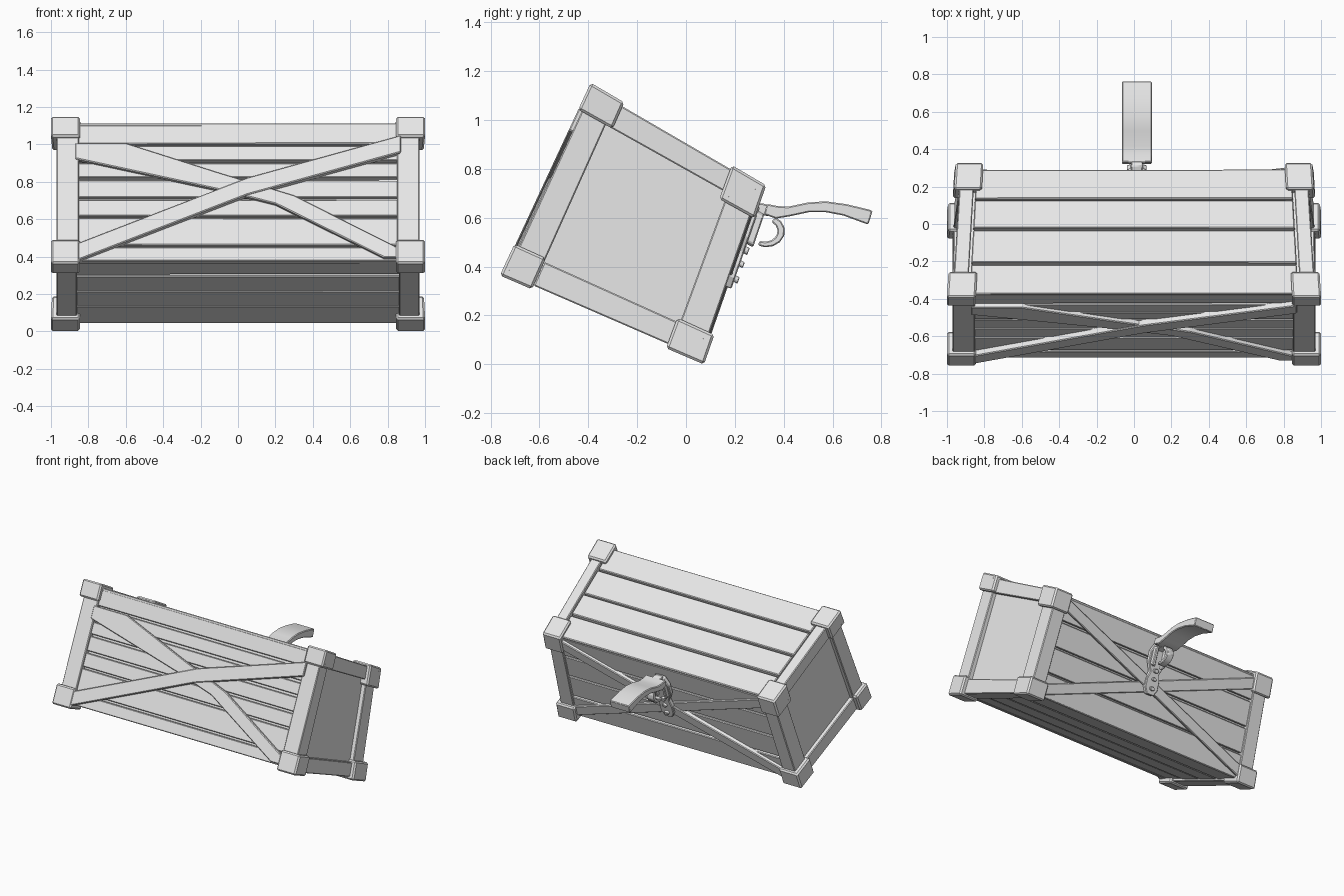
import bpy, bmesh, math, random
from mathutils import Vector

old = bpy.data.objects.get("Cube")
if old:
    bpy.data.objects.remove(old, do_unlink=True)
random.seed(4)

grey = bpy.data.materials.new("light grey")
grey.use_nodes = True
grey.diffuse_color = (0.8, 0.8, 0.8, 1)
grey.node_tree.nodes["Principled BSDF"].inputs["Base Color"].default_value = (0.8, 0.8, 0.8, 1)

# Tilted crate section in (y, z): front-bottom, back-bottom, back-top, front-top
B, C, D, A = [Vector(p) for p in ((-0.735, 0.37), (0.06, 0.025), (0.305, 0.725), (-0.385, 1.125))]


def place(x, u, v):
    """Map crate coordinates (x, front to back, bottom to top) into the tilted, tapered crate."""
    p = B * (1 - u) * (1 - v) + C * u * (1 - v) + D * u * v + A * (1 - u) * v
    return Vector((x * (1 - 0.045 * u * v), p.x, p.y))


# Each side maps (position across, depth below surface) to (u, v)
SIDES = {
    "front": lambda s, d: (d, s),
    "back": lambda s, d: (1 - d, s),
    "top": lambda s, d: (s, 1 - d),
    "bottom": lambda s, d: (s, d),
}


def prism(name, near, far, bevel=0.005):
    """Closed solid between two matching outlines."""
    bm = bmesh.new()
    a = [bm.verts.new(p) for p in near]
    b = [bm.verts.new(p) for p in far]
    bm.faces.new(a)
    bm.faces.new(b[::-1])
    n = len(a)
    for i in range(n):
        j = (i + 1) % n
        bm.faces.new((a[i], b[i], b[j], a[j]))
    bmesh.ops.recalc_face_normals(bm, faces=bm.faces)
    me = bpy.data.meshes.new(name)
    bm.to_mesh(me)
    bm.free()
    me.materials.append(grey)
    ob = bpy.data.objects.new(name, me)
    bpy.context.collection.objects.link(ob)
    if bevel:
        mod = ob.modifiers.new("worn edges", "BEVEL")
        mod.width = bevel
        mod.limit_method = "ANGLE"
    return ob


def slab(name, side, outline, d0, d1, bevel=0.005):
    f = SIDES[side]
    ring = lambda d: [place(x, *f(s, d)) for x, s in outline]
    return prism(name, ring(d0), ring(d1), bevel)


def box(name, u0, u1, v0, v1, x0, x1, bevel=0.005):
    return slab(name, "front", [(x0, v0), (x1, v0), (x1, v1), (x0, v1)], u0, u1, bevel)


def band(path, half):
    """Outline of a strip following a path of (x, s) points."""
    return [(x, s - half) for x, s in path] + [(x, s + half) for x, s in reversed(path)]


# Inner body, whose ends are the recessed end panels
box("body", 0.05, 0.95, 0.05, 0.95, -0.94, 0.94, 0)

# Planks on the four long sides
SEAMS = {
    "front": (0.12, 0.33, 0.46, 0.6, 0.72, 0.84),
    "top": (0.255, 0.52, 0.75),
    "back": (0.25, 0.5, 0.75),
    "bottom": (0.25, 0.49, 0.72),
}
for side, seams in SEAMS.items():
    edges = (0.01,) + seams + (0.99,)
    for i, (s0, s1) in enumerate(zip(edges, edges[1:])):
        d = 0.014 + random.uniform(0, 0.008)
        if side == "top":
            d = random.uniform(0.0, 0.005)
        w = [random.uniform(0.006, 0.011) for _ in range(4)]
        outline = [(-0.88, s0 + w[0]), (0.88, s0 + w[1]), (0.88, s1 - w[2]), (-0.88, s1 - w[3])]
        slab(f"{side}_plank_{i + 1}", side, outline, d, 0.07)

# Crossed braces on front and back
slab("front_brace_long", "front", band([(-0.87, 0.06), (0.05, 0.53), (0.87, 0.83)], 0.06), -0.02, 0.03)
slab("front_brace_short", "front",
     [(-0.87, 0.73), (-0.1, 0.51), (0.2, 0.41), (0.78, 0.03), (0.87, 0.03), (0.87, 0.09),
      (0.3, 0.47), (-0.1, 0.63), (-0.6, 0.84), (-0.87, 0.84)], -0.01, 0.03)
for name, k in (("back_brace_rising", 1), ("back_brace_falling", -1)):
    slab(name, "back", band([(-0.87 * k, 0.08), (0.87 * k, 0.92)], 0.055), -0.006 * k - 0.004, 0.03)

# End frames, corner caps and rivets, mirrored left and right
for end, m in (("left", 1), ("right", -1)):
    for name, r, x0 in (("front_post", (0, 0.14, 0, 1), 0.85),
                        ("back_post", (0.85, 1, 0, 1), 0.86),
                        ("top_rail", (0.14, 0.85, 0.88, 1.003), 0.89),
                        ("bottom_rail", (0.14, 0.85, 0, 0.13), 0.86)):
        box(f"{end}_{name}", *r, x0 * m, 0.97 * m)
    for name, r in (("front_top_cap", (-0.02, 0.18, 0.88, 1.025)),
                    ("front_bottom_cap", (-0.025, 0.14, -0.02, 0.15)),
                    ("back_bottom_cap", (0.83, 1.025, -0.025, 0.15)),
                    ("back_top_cap", (0.82, 1.025, 0.83, 1.025))):
        box(f"{end}_{name}", *r, 0.845 * m, 1.0 * m, 0.01)
        for i, t in enumerate((0.22, 0.78)):
            u = r[0] + (r[1] - r[0]) * t
            v = r[2] + (r[3] - r[2]) * t
            dome = lambda k, x: [place(x * m, u + k * math.cos(a * math.pi / 4), v + k * math.sin(a * math.pi / 4))
                                 for a in range(8)]
            prism(f"{end}_{name}_rivet_{i + 1}", dome(0.014, 0.995), dome(0.008, 1.0), 0)

# Latch plate on the back, with a raised keeper and studs
CX = 0.015
half = [(0.03, 0.42), (0.055, 0.48), (0.055, 0.56), (0.04, 0.63), (0.07, 0.72), (0.07, 0.82), (0.04, 0.9)]
slab("latch_plate", "back", [(CX + x, s) for x, s in half] + [(CX - x, s) for x, s in half[::-1]], -0.03, 0.01)
for i, (s, r) in enumerate(((0.48, 0.02), (0.57, 0.018), (0.65, 0.022))):
    disc = [(CX + r * math.cos(a * math.pi / 4), s + r * math.sin(a * math.pi / 4)) for a in range(8)]
    slab(f"latch_stud_{i + 1}", "back", disc, -0.05, -0.02, 0.003)
for name, m in (("left", 1), ("right", -1)):
    lug = [(CX + 0.03 * m, 0.68), (CX + 0.055 * m, 0.7), (CX + 0.055 * m, 0.86), (CX + 0.03 * m, 0.88)]
    slab(f"{name}_latch_lug", "back", lug, -0.065, -0.02)


def ribbon(name, path, x0, x1):
    """Strip of varying thickness along a (y, z, half thickness) path."""
    pts = [Vector(p[:2]) for p in path]
    upper, lower = [], []
    for i, p in enumerate(pts):
        t = (pts[min(i + 1, len(pts) - 1)] - pts[max(i - 1, 0)]).normalized()
        n = Vector((-t.y, t.x)) * path[i][2]
        upper.append(p + n)
        lower.append(p - n)
    ring = upper + lower[::-1]
    ob = prism(name, [(x0, *p) for p in ring], [(x1, *p) for p in ring])
    bpy.ops.object.select_all(action="DESELECT")
    ob.select_set(True)
    bpy.context.view_layer.objects.active = ob
    bpy.ops.object.shade_smooth_by_angle()


# Curved handle, its pivot arm and the hook below
ribbon("handle", [(0.325, 0.635, 0.022), (0.37, 0.622, 0.026), (0.42, 0.625, 0.02), (0.5, 0.642, 0.02),
                  (0.57, 0.645, 0.022), (0.65, 0.632, 0.024), (0.71, 0.614, 0.028), (0.755, 0.6, 0.03)],
       CX - 0.08, CX + 0.08)
ribbon("handle_arm", [(0.27, 0.625, 0.025), (0.31, 0.635, 0.025), (0.35, 0.625, 0.02)], CX - 0.03, CX + 0.03)
hook = [(0.325 + 0.065 * math.cos(a), 0.545 + 0.055 * math.sin(a), 0.016 - 0.003 * abs(a))
        for a in [math.radians(60 - 25 * i) for i in range(8)]]
ribbon("hook", hook, CX - 0.028, CX + 0.028)
